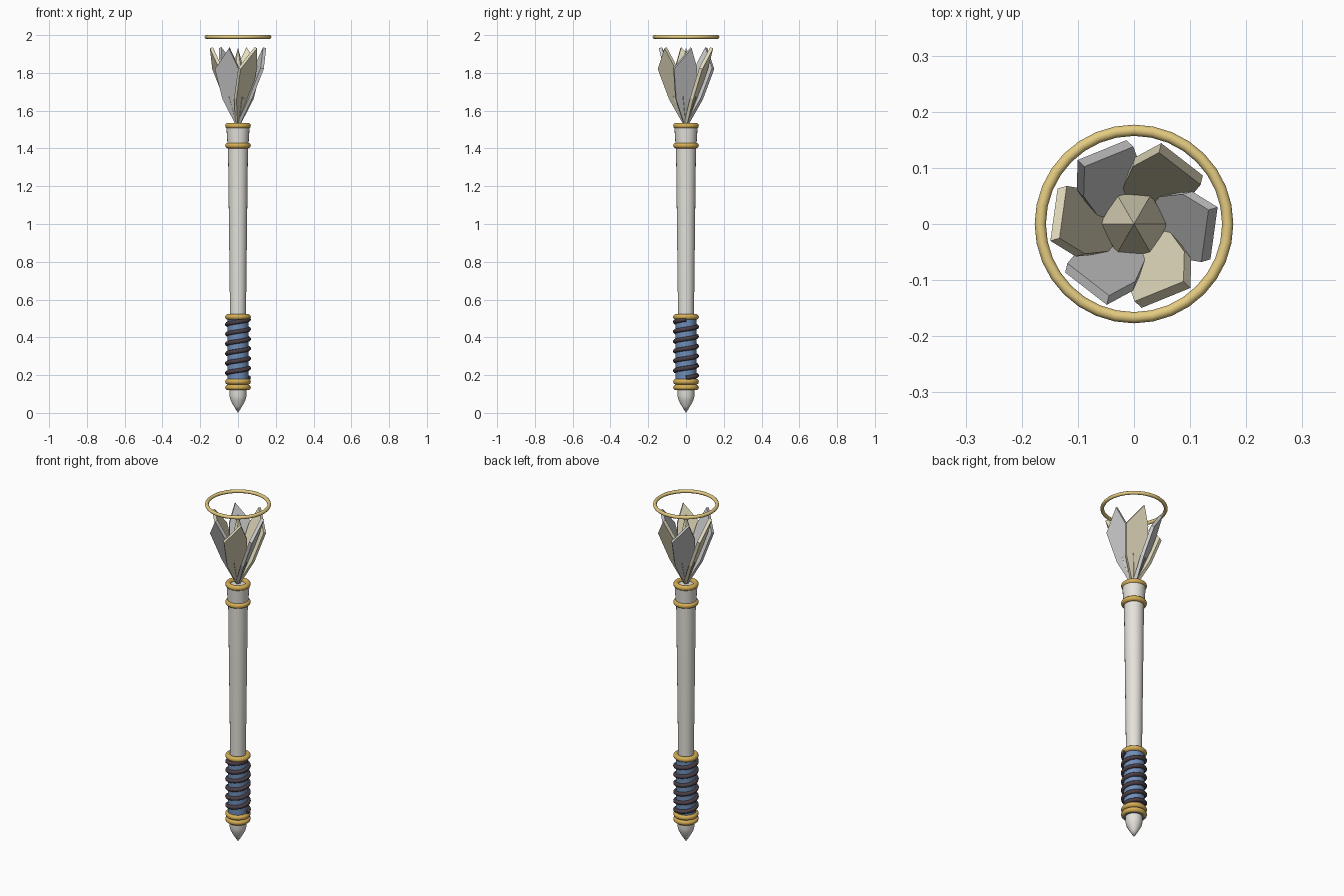
import bpy, bmesh, math
from mathutils import Matrix, Vector

if "Cube" in bpy.data.objects:
    bpy.data.objects.remove(bpy.data.objects["Cube"])


def material(name, rgb):
    m = bpy.data.materials.new(name)
    m.diffuse_color = (*rgb, 1)
    m.use_nodes = True
    m.node_tree.nodes["Principled BSDF"].inputs["Base Color"].default_value = m.diffuse_color
    return m


gold = material("gold", (0.66, 0.42, 0.09))
pale_gold = material("pale_gold", (0.78, 0.60, 0.22))
blue = material("blue_cloth", (0.16, 0.27, 0.48))
dark = material("dark_leather", (0.07, 0.05, 0.06))
cream = material("cream", (0.78, 0.72, 0.52))
ivory = material("ivory", (0.78, 0.76, 0.70))


def finish(name, bm, mat=None, smooth=True):
    bmesh.ops.recalc_face_normals(bm, faces=bm.faces)
    me = bpy.data.meshes.new(name)
    bm.to_mesh(me)
    bm.free()
    ob = bpy.data.objects.new(name, me)
    bpy.context.collection.objects.link(ob)
    if mat:
        me.materials.append(mat)
    if smooth:
        bpy.ops.object.select_all(action='DESELECT')
        ob.select_set(True)
        bpy.context.view_layer.objects.active = ob
        bpy.ops.object.shade_smooth_by_angle(angle=math.radians(40))
    return ob


def lathe(name, profile, mat=None, n=24, smooth=True):
    bm = bmesh.new()
    rings = []
    for r, z in profile:
        if r == 0:
            rings.append([bm.verts.new((0, 0, z))] * n)
        else:
            rings.append([bm.verts.new((r * math.cos(2 * math.pi * i / n),
                                        r * math.sin(2 * math.pi * i / n), z)) for i in range(n)])
    for a, b in zip(rings, rings[1:]):
        for i in range(n):
            j = (i + 1) % n
            bm.faces.new(list(dict.fromkeys((a[i], a[j], b[j], b[i]))))
    for ring, (r, z) in ((rings[0], profile[0]), (rings[-1], profile[-1])):
        if r:
            bm.faces.new(ring)
    return finish(name, bm, mat, smooth)


def ring(name, z, major, minor, mat, n=32):
    bpy.ops.mesh.primitive_torus_add(location=(0, 0, z), major_radius=major, minor_radius=minor,
                                     major_segments=n, minor_segments=12)
    ob = bpy.context.object
    ob.name = name
    ob.data.materials.append(mat)
    bpy.ops.object.shade_smooth()


# Pommel spike, grip, shaft and collar
lathe("pommel_spike", [(0, 0), (0.022, 0.035), (0.040, 0.068), (0.045, 0.09), (0.045, 0.13)], ivory)
lathe("grip", [(0.055, 0.12), (0.055, 0.51)], blue)
lathe("shaft", [(0.042, 0.50), (0.053, 1.42)], ivory)
lathe("collar", [(0.055, 1.41), (0.062, 1.52)], ivory)

# Gold bands along the handle
for i, z in enumerate((0.135, 0.165, 0.508, 1.415, 1.52)):
    ring(f"gold_band_{i + 1}", z, 0.053, 0.015, gold)

# Spiral leather wrap
turns, steps = 6, 24
cu = bpy.data.curves.new("leather_wrap", 'CURVE')
cu.dimensions = '3D'
cu.bevel_depth = 0.012
cu.bevel_resolution = 2
cu.use_fill_caps = True
sp = cu.splines.new('POLY')
count = turns * steps
sp.points.add(count)
for i, p in enumerate(sp.points):
    a = 2 * math.pi * i / steps
    p.co = (0.057 * math.cos(a), 0.057 * math.sin(a), 0.185 + 0.31 * i / count, 1)
cu.materials.append(dark)
bpy.context.collection.objects.link(bpy.data.objects.new("leather_wrap", cu))

# Six-sided crystal core
lathe("crystal_core", [(0, 1.53), (0.063, 1.67), (0.060, 1.70), (0, 1.935)], cream, 6, False)

# Ring of leaning, slightly twisted blades: outline as (sideways, height)
outline = [(-0.008, 1.525), (-0.052, 1.66), (-0.063, 1.82), (0.03, 1.93), (0.058, 1.83), (0.052, 1.67), (0.008, 1.525)]
inward = Vector((-1, -0.3, 0.37)).normalized() * 0.018
for k in range(6):
    bm = bmesh.new()
    outer = [Vector((0.010 - 0.3 * t + 0.37 * (z - 1.53), t, z)) for t, z in outline]
    front = [bm.verts.new(p) for p in outer]
    back = [bm.verts.new(p + inward) for p in outer]
    bm.faces.new(front)
    bm.faces.new(back[::-1])
    n = len(front)
    for i in range(n):
        j = (i + 1) % n
        bm.faces.new((front[i], back[i], back[j], front[j]))
    bm.transform(Matrix.Rotation(math.radians(60 * k), 4, 'Z'))
    finish(f"blade_{k + 1}", bm, cream if k % 2 else None, False)

# Floating halo
ring("halo", 1.99, 0.167, 0.010, pale_gold)
